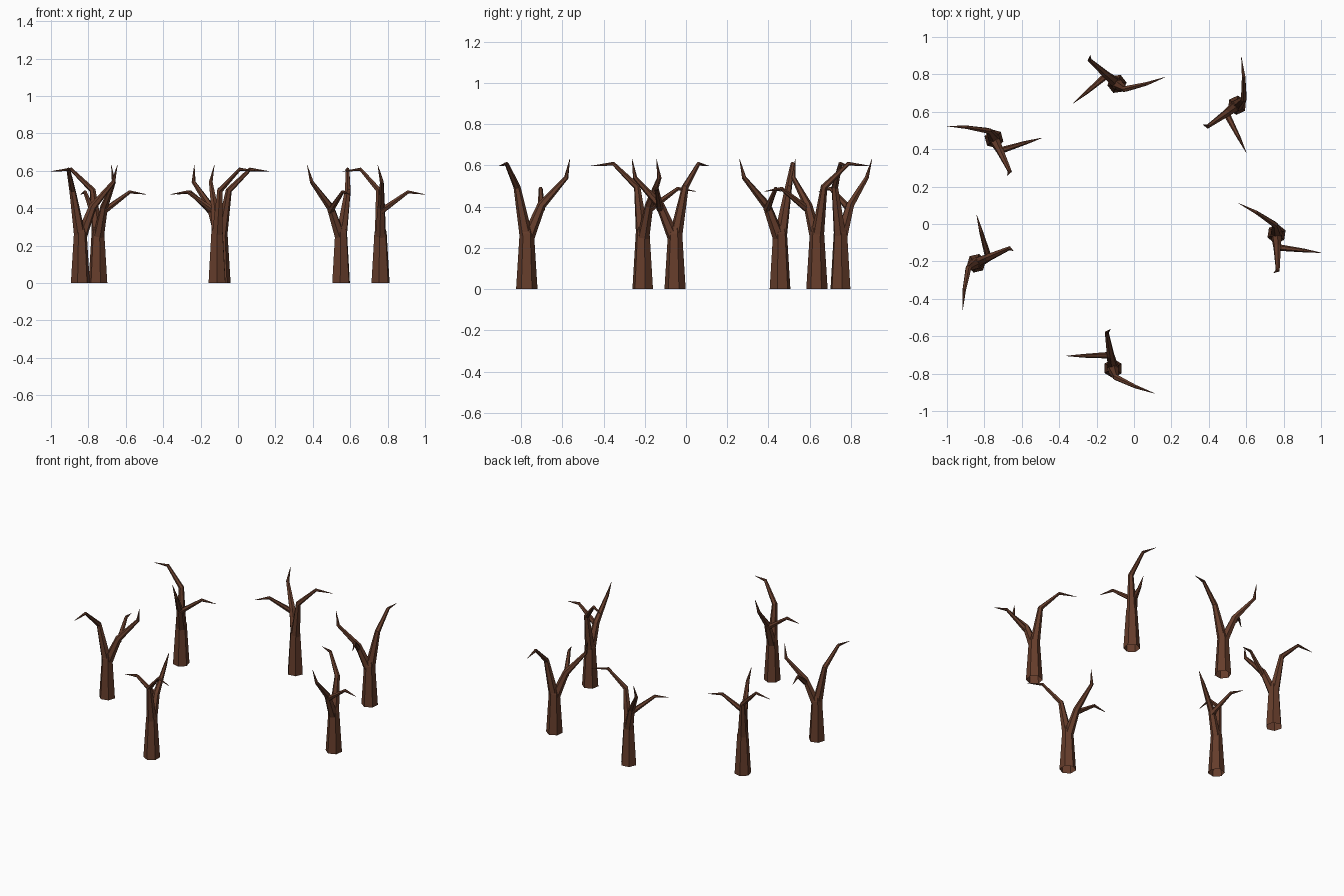
import bpy, bmesh, math
from mathutils import Vector

if "Cube" in bpy.data.objects:
    bpy.data.objects.remove(bpy.data.objects["Cube"])

bark = bpy.data.materials.new("brown_bark")
bark.diffuse_color = (0.13, 0.046, 0.024, 1)
bark.use_nodes = True
bark.node_tree.nodes["Principled BSDF"].inputs["Base Color"].default_value = bark.diffuse_color


def polar(radius, degrees, z):
    a = math.radians(degrees)
    return Vector((radius * math.cos(a), radius * math.sin(a), z))


def limb(bm, path, sides=6):
    """Tapered faceted limb through (point, radius) pairs, open at its root."""
    rings = []
    for i, (p, r) in enumerate(path):
        d = Vector()
        if i > 0:
            d += (p - path[i - 1][0]).normalized()
        if i < len(path) - 1:
            d += (path[i + 1][0] - p).normalized()
        # minimal rotation from vertical keeps the facets lined up
        q = Vector((0, 0, 1)).rotation_difference(d.normalized())
        rings.append([bm.verts.new(p + q @ polar(r, 360 * k / sides, 0))
                      for k in range(sides)])
    for a, b in zip(rings, rings[1:]):
        for k in range(sides):
            n = (k + 1) % sides
            bm.faces.new((a[k], a[n], b[n], b[k]))
    bm.faces.new(rings[-1])


# one bare tree: trunk, tall limb, forked limb and its side twig
fork = polar(0.072, 132, 0.405)
bm = bmesh.new()
limb(bm, [(Vector((0, 0, 0)), 0.052), (Vector((0, 0, 0.27)), 0.035),
          (Vector((0, 0, 0.305)), 0.024)])
limb(bm, [(Vector((0, 0, 0.24)), 0.033), (polar(0.05, -41, 0.495), 0.017),
          (polar(0.156, -8, 0.608), 0.010), (polar(0.26, 0, 0.597), 0.001)])
limb(bm, [(polar(0.003, 132, 0.24), 0.031), (fork, 0.021),
          (polar(0.194, 131, 0.54), 0.011), (polar(0.209, 125, 0.63), 0.001)])
limb(bm, [(fork - Vector((0, 0, 0.02)), 0.018), (polar(0.172, 188, 0.487), 0.010),
          (polar(0.258, 196, 0.474), 0.001)])
tree_mesh = bpy.data.meshes.new("bare_tree")
bm.to_mesh(tree_mesh)
bm.free()
tree_mesh.materials.append(bark)

# ring of six trees: x, y, heading of the tall limb
for i, (x, y, turn) in enumerate([(-0.091, 0.749, 8), (0.551, 0.635, 85),
                                  (0.762, -0.053, 141), (-0.112, -0.772, -31),
                                  (-0.843, -0.21, 253.6), (-0.749, 0.456, 165)]):
    tree = bpy.data.objects.new(f"bare_tree_{i + 1}", tree_mesh)
    tree.location = (x, y, 0)
    tree.rotation_euler.z = math.radians(turn)
    bpy.context.collection.objects.link(tree)
